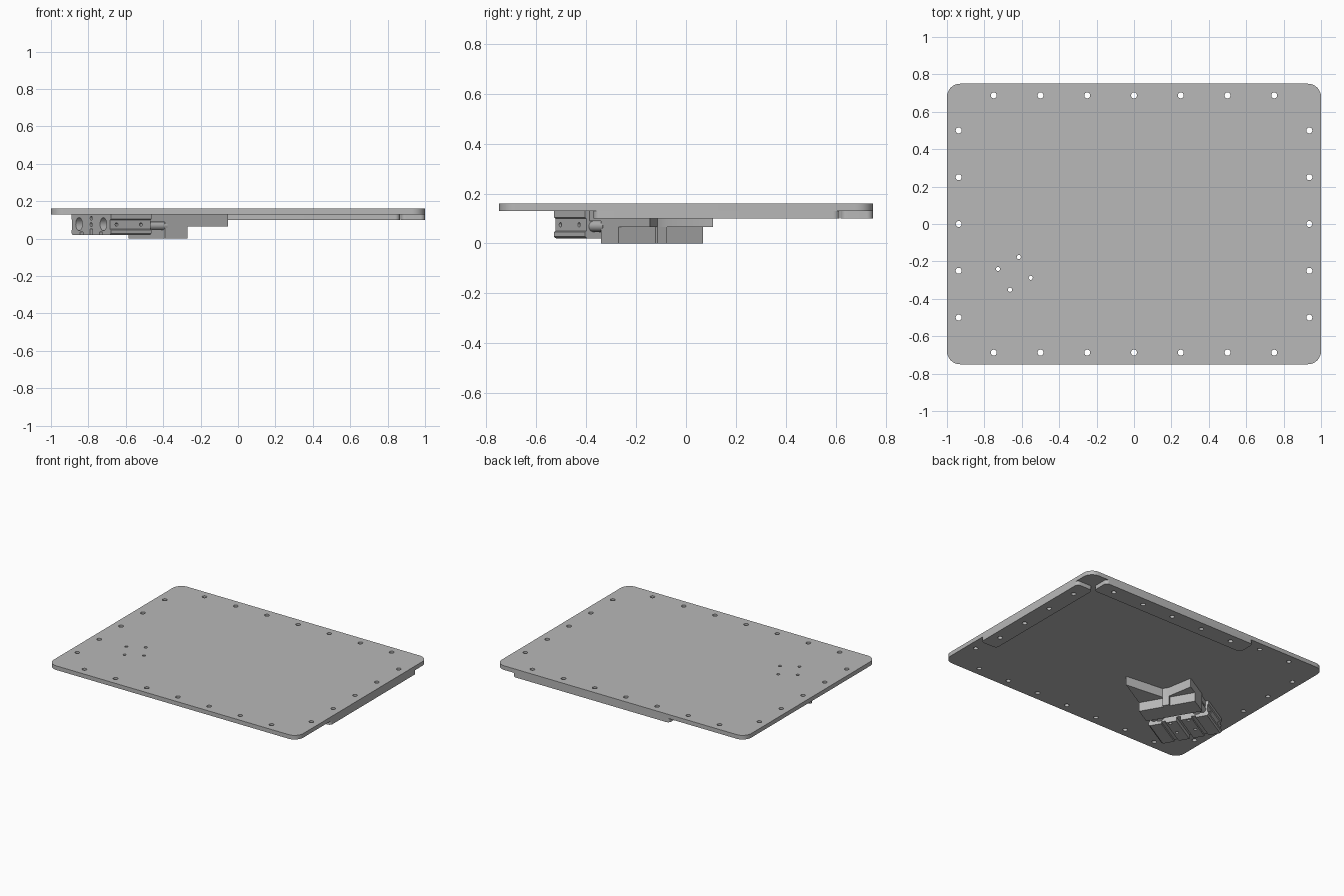
import bpy, bmesh, math
from mathutils import Matrix, Vector

cube = bpy.data.objects.get("Cube")
if cube:
    bpy.data.objects.remove(cube, do_unlink=True)

grey = bpy.data.materials.new("light_grey")
grey.use_nodes = True
grey.diffuse_color = (0.48, 0.48, 0.48, 1)
grey.node_tree.nodes["Principled BSDF"].inputs["Base Color"].default_value = grey.diffuse_color


def to_object(name, bm):
    bmesh.ops.recalc_face_normals(bm, faces=bm.faces)
    mesh = bpy.data.meshes.new(name)
    bm.to_mesh(mesh)
    bm.free()
    mesh.materials.append(grey)
    obj = bpy.data.objects.new(name, mesh)
    bpy.context.collection.objects.link(obj)
    return obj


def prism(name, outline, low, high, radius=0, matrix=Matrix()):
    """Extrude an outline along local z, with optional rounded corners."""
    bm = bmesh.new()
    base = bm.faces.new([bm.verts.new((x, y, low)) for x, y in outline])
    top = bmesh.ops.extrude_face_region(bm, geom=[base])
    moved = [g for g in top["geom"] if isinstance(g, bmesh.types.BMVert)]
    bmesh.ops.translate(bm, verts=moved, vec=(0, 0, high - low))
    if radius:
        uprights = [e for e in bm.edges if abs(e.verts[0].co.z - e.verts[1].co.z) > 1e-4]
        bmesh.ops.bevel(bm, geom=uprights, offset=radius, segments=8, profile=0.5, affect='EDGES')
    bm.transform(matrix)
    return to_object(name, bm)


def rect(x0, x1, y0, y1):
    return [(x0, y0), (x1, y0), (x1, y1), (x0, y1)]


def cylinders(name, rods):
    """Cutter made of rods given as (start, end, radius)."""
    bm = bmesh.new()
    for start, end, radius in rods:
        a, b = Vector(start), Vector(end)
        turn = (b - a).to_track_quat('Z', 'Y').to_matrix().to_4x4()
        bmesh.ops.create_cone(bm, cap_ends=True, segments=24, radius1=radius, radius2=radius,
                              depth=(b - a).length, matrix=Matrix.Translation((a + b) / 2) @ turn)
    obj = to_object(name, bm)
    obj.hide_render = True
    return obj


def cut(obj, cutter):
    mod = obj.modifiers.new("holes", 'BOOLEAN')
    mod.object = cutter
    mod.solver = 'EXACT'
    bpy.context.view_layer.objects.active = obj
    bpy.ops.object.modifier_apply(modifier=mod.name)


# Local axes of the tilted assembly: along = u, across = v
angle = math.radians(30)
u = Vector((math.cos(angle), math.sin(angle), 0))
v = Vector((-math.sin(angle), math.cos(angle), 0))
up = Vector((0, 0, 1))


def frame(origin, x, y, z):
    m = Matrix((x, y, z)).transposed().to_4x4()
    m.translation = origin
    return m


rail_origin = Vector((-0.68, -0.53, 0))
wall_origin = Vector((-0.27, -0.27, 0))
half_width, rail_length, hole_u, hole_step = 0.21, 0.25, 0.168, 0.064


def at(along, across, z):
    return rail_origin + u * along + v * (half_width + across) + up * z


# Rim holes and the four mounting holes
rim = [(i * 0.25, s * 0.6875) for i in range(-3, 4) for s in (-1, 1)]
rim += [(s * 0.9375, i * 0.25) for i in range(-2, 3) for s in (-1, 1)]
rim_rods = [((x, y, -0.1), (x, y, 0.3), 0.016) for x, y in rim]
mount_rods = [(at(hole_u + a * hole_step, b * hole_step, -0.1),
               at(hole_u + a * hole_step, b * hole_step, 0.3), 0.011)
              for a in (-1, 1) for b in (-1, 1)]
plate_cutter = cylinders("plate_hole_cutter", rim_rods + mount_rods)
rim_cutter = cylinders("rim_hole_cutter", rim_rods)

# Top plate and the two edge strips below it
plate = prism("top_plate", rect(-1, 1, -0.75, 0.75), 0.13, 0.16, 0.07)
cut(plate, plate_cutter)
side_strip = prism("side_strip", rect(0.87, 1, -0.37, 0.615), 0.10, 0.13, 0.025)
back_strip = prism("back_strip", rect(-0.39, 0.865, 0.62, 0.75), 0.10, 0.13, 0.025)
for strip in (side_strip, back_strip):
    cut(strip, rim_cutter)

# Slotted rail block: half section mirrored across its middle
half = [(0.015, 0.05), (0.015, 0.02), (0.09, 0.02), (0.09, 0.034), (0.12, 0.034), (0.12, 0.02),
        (0.2, 0.02), (0.21, 0.028), (0.21, 0.045), (0.203, 0.05), (0.203, 0.1), (0.21, 0.105),
        (0.21, 0.13)]
section = half + [(-x, z) for x, z in reversed(half)]
rail = prism("rail_block", section, 0, rail_length, 0, frame(at(0, 0, 0), v, up, u))
rods = list(mount_rods)
for s in (-1, 1):
    rods.append((at(-0.1, s * 0.13, 0.077), at(0.4, s * 0.13, 0.077), 0.035))
    for along in (0.04, 0.19):
        rods.append((at(along, s * 0.18, 0.075), at(along, s * 0.3, 0.075), 0.009))
for z in (0.075, 0.108):
    rods.append((at(-0.1, 0, z), at(0.03, 0, z), 0.011))
rail_cutter = cylinders("rail_hole_cutter", rods)
cut(rail, rail_cutter)

# Connector between the rail block and the bracket, with two pins
flat = frame(at(0, 0, 0), u, v, up)
connector = prism("connector", rect(rail_length, 0.345, -0.19, 0.19), 0.09, 0.13, 0, flat)
for s, side in ((-1, "right"), (1, "left")):
    pin = cylinders(side + "_pin", [(at(rail_length - 0.01, s * 0.17, 0.068),
                                     at(0.36, s * 0.17, 0.068), 0.022)])
    pin.hide_render = False

# Bracket: wall block, notched flange and centre rib
local = frame(wall_origin, u, v, up)
wall = prism("bracket_wall", rect(-0.14, 0, 0, 0.39), 0, 0.065, 0, local)
flange = prism("bracket_flange", [(-0.14, 0), (0.25, 0), (0.015, 0.17), (0.015, 0.215),
                                  (0.08, 0.39), (-0.14, 0.39)], 0.065, 0.13, 0, local)
rib = prism("bracket_rib", rect(-0.01, 0.015, 0.17, 0.215), 0, 0.07, 0, local)

for cutter in (plate_cutter, rim_cutter, rail_cutter):
    bpy.data.objects.remove(cutter, do_unlink=True)

# Smooth the round parts, keep the edges crisp
bpy.ops.object.select_all(action='DESELECT')
for obj in bpy.context.collection.objects:
    if obj.type == 'MESH':
        obj.select_set(True)
bpy.context.view_layer.objects.active = plate
bpy.ops.object.shade_smooth_by_angle(angle=math.radians(30))
